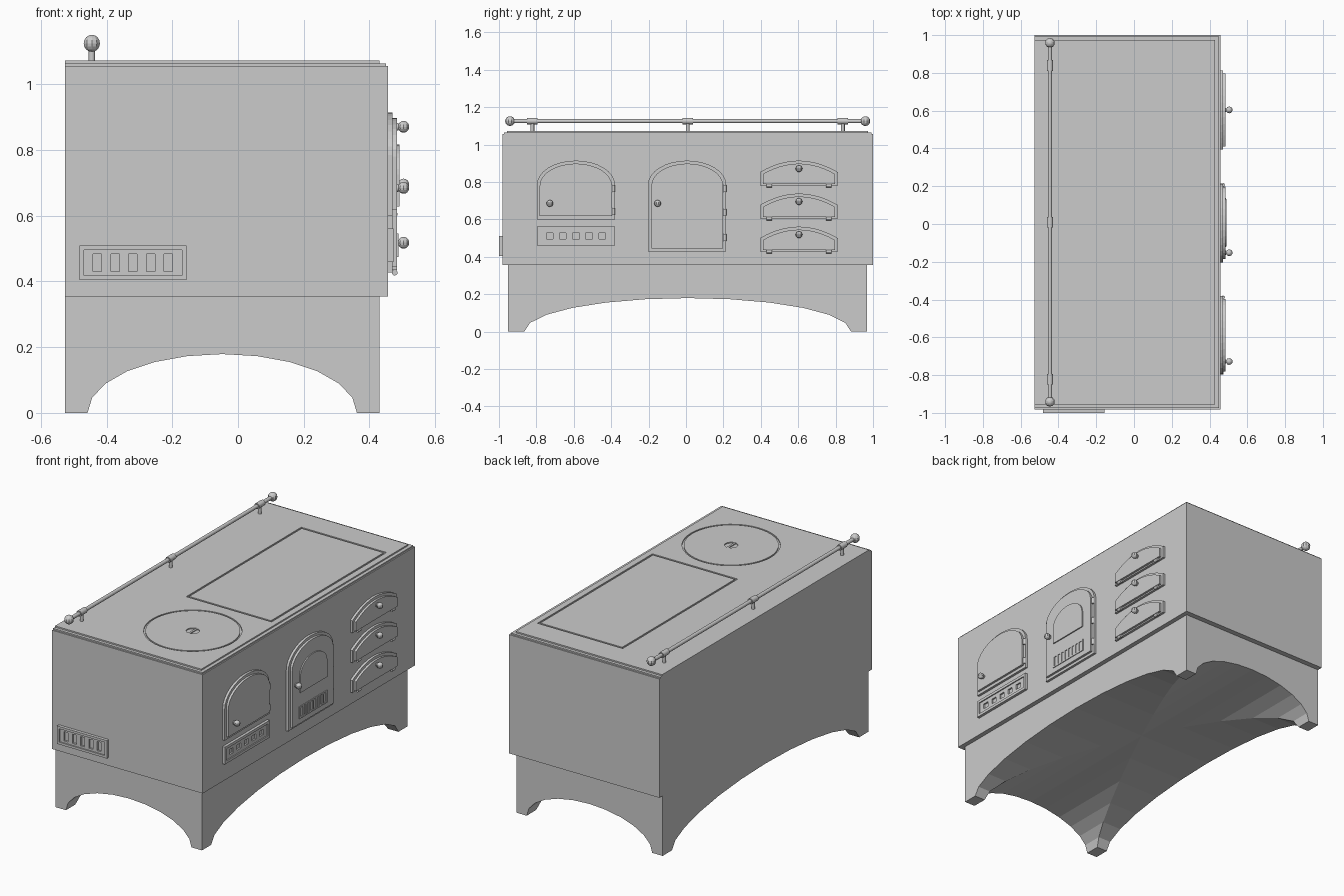
import bpy, bmesh, math
from mathutils import Vector

if "Cube" in bpy.data.objects:
    bpy.data.objects.remove(bpy.data.objects["Cube"], do_unlink=True)

GREY = (0.6, 0.6, 0.6, 1)
enamel = bpy.data.materials.new("grey enamel")
enamel.use_nodes = True
enamel.diffuse_color = GREY
enamel.node_tree.nodes["Principled BSDF"].inputs["Base Color"].default_value = GREY

BACK, FRONT, Y0, Y1 = -0.526, 0.457, -0.982, 1.0
CY = (Y0 + Y1) / 2


def finish(name, bm, smooth=False):
    bmesh.ops.recalc_face_normals(bm, faces=bm.faces)
    me = bpy.data.meshes.new(name)
    bm.to_mesh(me)
    bm.free()
    me.materials.append(enamel)
    ob = bpy.data.objects.new(name, me)
    bpy.context.collection.objects.link(ob)
    if smooth:
        bpy.ops.object.select_all(action='DESELECT')
        ob.select_set(True)
        bpy.context.view_layer.objects.active = ob
        bpy.ops.object.shade_smooth_by_angle(angle=math.radians(40))
    return ob


def prism(name, outline, axis, lo, hi):
    """Extrude a 2D outline along an axis from lo to hi."""
    place = {'x': lambda a, b: (lo, a, b), 'y': lambda a, b: (a, lo, b), 'z': lambda a, b: (a, b, lo)}[axis]
    bm = bmesh.new()
    face = bm.faces.new([bm.verts.new(place(a, b)) for a, b in outline])
    new = bmesh.ops.extrude_face_region(bm, geom=[face])["geom"]
    step = Vector([(hi - lo) * (axis == c) for c in "xyz"])
    bmesh.ops.translate(bm, vec=step, verts=[v for v in new if isinstance(v, bmesh.types.BMVert)])
    return finish(name, bm)


def rect(a0, a1, b0, b1):
    return [(a0, b0), (a1, b0), (a1, b1), (a0, b1)]


def box(name, x, y, z):
    return prism(name, rect(*x, *y), 'z', *z)


def circle(cx, cy, r, n=48):
    return [(cx + r * math.cos(math.tau * i / n), cy + r * math.sin(math.tau * i / n)) for i in range(n)]


def arched(a0, a1, bottom, spring, top, flat=False, n=16):
    """Outline with straight sides and an elliptical or shallow arched head."""
    mid, half = (a0 + a1) / 2, (a1 - a0) / 2
    pts = [(a0, bottom), (a1, bottom)]
    for i in range(n + 1):
        t = math.pi * i / n
        c = math.cos(t)
        pts.append((mid + half * c, spring + (top - spring) * (1 - c * c if flat else math.sin(t))))
    return pts


def rod(name, p, q, r, n=10):
    p, q = Vector(p), Vector(q)
    bm = bmesh.new()
    bmesh.ops.create_cone(bm, cap_ends=True, segments=n, radius1=r, radius2=r, depth=(q - p).length)
    bm.transform((q - p).to_track_quat('Z', 'Y').to_matrix().to_4x4())
    bmesh.ops.translate(bm, vec=(p + q) / 2, verts=bm.verts)
    return finish(name, bm, True)


def ball(name, centre, r):
    bm = bmesh.new()
    bmesh.ops.create_uvsphere(bm, u_segments=10, v_segments=8, radius=r)
    bmesh.ops.translate(bm, vec=centre, verts=bm.verts)
    return finish(name, bm)


def cut(target, *cutters):
    for c in cutters:
        m = target.modifiers.new("cut", 'BOOLEAN')
        m.operation, m.solver, m.object = 'DIFFERENCE', 'EXACT', c
        c.hide_render = True
        c.hide_set(True)
    # bake the result and drop the cutters
    dg = bpy.context.evaluated_depsgraph_get()
    me = bpy.data.meshes.new_from_object(target.evaluated_get(dg))
    target.modifiers.clear()
    target.data = me
    for c in cutters:
        bpy.data.objects.remove(c, do_unlink=True)


# Plinth hollowed by two crossing arches
plinth = box("plinth", (BACK, 0.43), (CY - 0.96, CY + 0.96), (0, 0.355))


def arch_cut(mid, half):
    return [(mid - half, -0.1), (mid + half, -0.1)] + arched(mid - half, mid + half, 0, 0, 0.179, n=12)[2:]


cut(plinth, prism("arch_cutter_y", arch_cut(-0.048, 0.41), 'y', -1.2, 1.2),
    prism("arch_cutter_x", arch_cut(CY, 0.873), 'x', -1, 1))

# Body, stepped top and grooved hotplate covers
box("body", (BACK, FRONT), (Y0, Y1), (0.355, 1.056))
box("top_lip", (BACK, 0.45), (Y0 + 0.008, Y1 - 0.008), (1.056, 1.064))
hob = box("hob_top", (BACK, 0.43), (Y0 + 0.026, Y1 - 0.026), (1.064, 1.072))
hx, hy = 0.113, -0.583
cut(hob, prism("ring_cutter", circle(hx, hy, 0.263), 'z', 1.065, 1.1),
    prism("panel_cutter", rect(-0.163, 0.394, -0.25, 0.823), 'z', 1.065, 1.1))
lid = prism("round_hotplate", circle(hx, hy, 0.254), 'z', 1.064, 1.072)
cut(lid, prism("hole_cutter", circle(hx, hy, 0.036, 20), 'z', 1.066, 1.1))
box("hotplate_lift_bar", (hx - 0.006, hx + 0.006), (hy - 0.036, hy + 0.036), (1.065, 1.071))
box("flat_hotplate", (-0.152, 0.383), (-0.239, 0.812), (1.064, 1.072))

# Towel rail along the back
RX, RZ = -0.445, 1.125
rod("rail", (RX, CY - 0.95, RZ), (RX, CY + 0.95, RZ), 0.011)
for s in (-1, 1):
    ball("rail_end_ball", (RX, CY + 0.95 * s, RZ), 0.026)
for dy in (-0.83, 0, 0.83):
    y = CY + dy
    rod("rail_collar", (RX, y - 0.028, RZ), (RX, y + 0.028, RZ), 0.017)
    rod("rail_post", (RX, y, 1.07), (RX, y, RZ), 0.01)


def knob(y, z, x):
    rod("knob_base", (x, y, z), (x + 0.004, y, z), 0.012)
    rod("knob_stem", (x, y, z), (0.5, y, z), 0.007)
    ball("knob", (0.504, y, z), 0.018)


def door_hinge(y, z):
    rod("door_hinge", (0.472, y, z - 0.018), (0.472, y, z + 0.018), 0.009)


def grille(axis, a, b, base, out, count, rim, pad, gap):
    """Vent with a raised rim and upright bars between open slots."""
    (a0, a1), (b0, b1) = a, b
    top = base + (out - base) * 0.6
    if rim:
        for r in (rect(a0, a1, b0, b0 + rim), rect(a0, a1, b1 - rim, b1),
                  rect(a0, a0 + rim, b0 + rim, b1 - rim), rect(a1 - rim, a1, b0 + rim, b1 - rim)):
            prism("vent_rim", r, axis, base, out)
        a0, a1, b0, b1 = a0 + rim, a1 - rim, b0 + rim, b1 - rim
    prism("vent_rail", rect(a0, a1, b0, b0 + pad), axis, base, top)
    prism("vent_rail", rect(a0, a1, b1 - pad, b1), axis, base, top)
    pitch = (a1 - a0 - gap) / count
    for i in range(count + 1):
        s = a0 + gap / 2 + i * pitch
        prism("vent_bar", rect(max(a0, s - gap / 2), min(a1, s + gap / 2), b0 + pad, b1 - pad), axis, base, top)


# Left door with vent below
prism("small_door_frame", arched(-0.797, -0.38, 0.6, 0.785, 0.914), 'x', FRONT, 0.471)
prism("small_door", arched(-0.782, -0.396, 0.618, 0.78, 0.898), 'x', FRONT, 0.484)
knob(-0.728, 0.685, 0.484)
for z in (0.765, 0.642):
    door_hinge(-0.388, z)
grille('x', (-0.797, -0.38), (0.46, 0.562), FRONT, 0.473, 5, 0.016, 0.02, 0.034)

# Middle door with arched raised panel and grille
prism("fire_door_frame", arched(-0.203, 0.215, 0.428, 0.785, 0.914), 'x', FRONT, 0.471)
prism("fire_door", arched(-0.185, 0.199, 0.444, 0.78, 0.898), 'x', FRONT, 0.484)
prism("fire_door_panel", arched(-0.118, 0.133, 0.628, 0.725, 0.817), 'x', FRONT, 0.491)
grille('x', (-0.122, 0.137), (0.474, 0.546), 0.484, 0.491, 8, 0, 0.008, 0.012)
knob(-0.152, 0.685, 0.484)
for z in (0.765, 0.638, 0.503):
    door_hinge(0.207, z)

# Three arched drop-down flaps
for top in (0.914, 0.738, 0.561):
    low = top - 0.134
    prism("flap_frame", arched(0.395, 0.812, low, top - 0.062, top, True), 'x', FRONT, 0.471)
    prism("flap", arched(0.411, 0.797, low + 0.008, top - 0.072, top - 0.016, True), 'x', FRONT, 0.484)
    knob(0.604, top - 0.043, 0.484)
    for y in (0.445, 0.763):
        rod("flap_hinge", (0.477, y - 0.014, low), (0.477, y + 0.014, low), 0.009)

# Vent on the end wall
grille('y', (-0.483, -0.157), (0.404, 0.51), Y0, -1.0, 5, 0.014, 0.012, 0.028)
